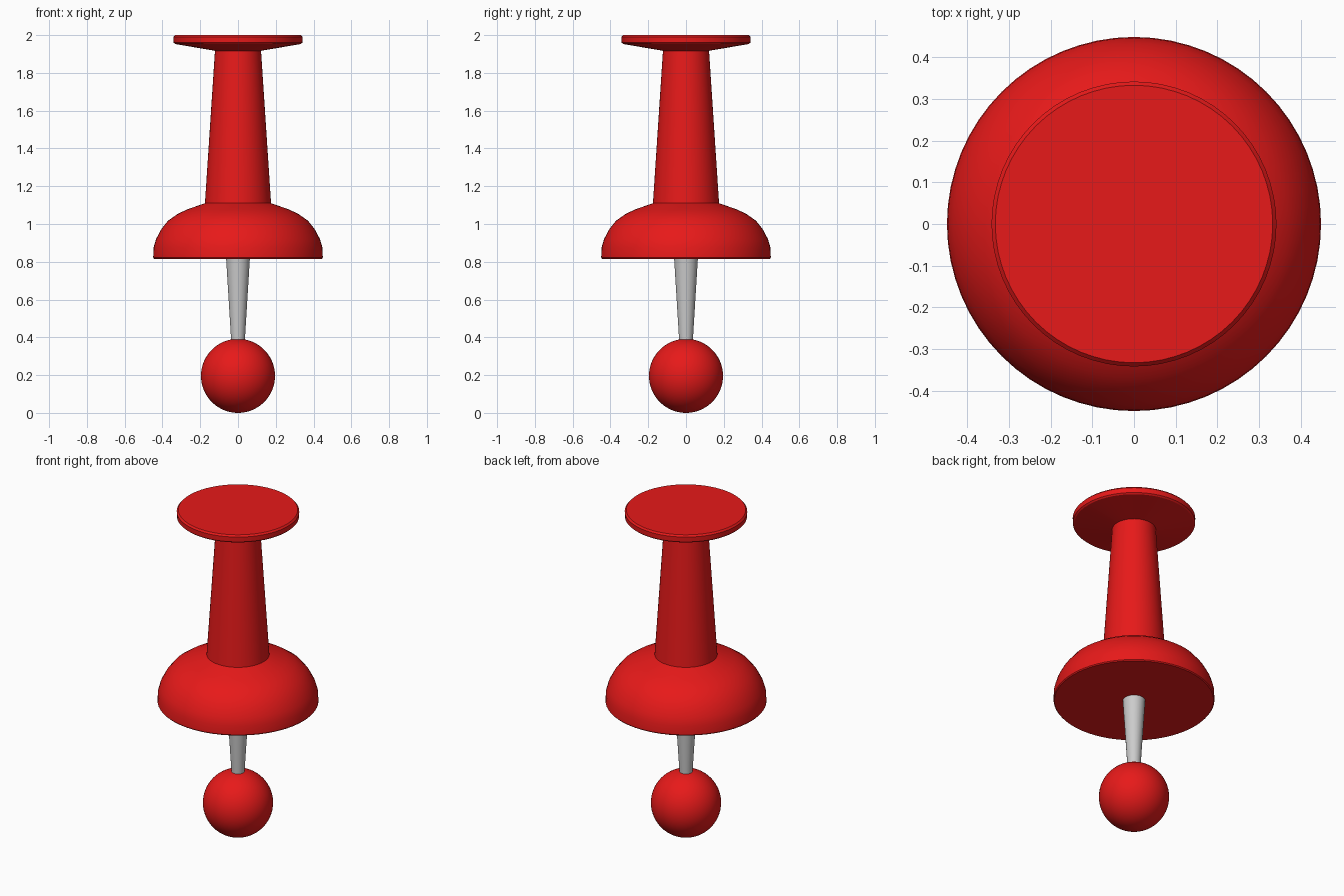
import bpy, bmesh, math

if "Cube" in bpy.data.objects:
    bpy.data.objects.remove(bpy.data.objects["Cube"])

red = bpy.data.materials.new("red_plastic")
red.diffuse_color = (0.8, 0.01, 0.01, 1)
red.use_nodes = True
red.node_tree.nodes["Principled BSDF"].inputs["Base Color"].default_value = red.diffuse_color


def lathe(name, profile, material=None, sides=64, angle=20):
    """Revolve a (radius, height) profile around z; radius 0 ends become poles."""
    bm = bmesh.new()
    verts = [bm.verts.new((r, 0, z)) for r, z in profile]
    edges = [bm.edges.new(pair) for pair in zip(verts, verts[1:])]
    bmesh.ops.spin(bm, geom=verts + edges, cent=(0, 0, 0), axis=(0, 0, 1),
                   angle=math.tau, steps=sides)
    bmesh.ops.remove_doubles(bm, verts=bm.verts, dist=1e-4)
    bmesh.ops.recalc_face_normals(bm, faces=bm.faces)
    mesh = bpy.data.meshes.new(name)
    bm.to_mesh(mesh)
    bm.free()
    obj = bpy.data.objects.new(name, mesh)
    bpy.context.collection.objects.link(obj)
    if material:
        mesh.materials.append(material)
    bpy.ops.object.select_all(action='DESELECT')
    bpy.context.view_layer.objects.active = obj
    obj.select_set(True)
    bpy.ops.object.shade_smooth_by_angle(angle=math.radians(angle))
    return obj


# Handle: domed collar, tapered grip and flared cap in one turned body
lathe("handle", [
    (0, 0.816), (0.444, 0.816), (0.449, 0.822),
    (0.447, 0.875), (0.434, 0.92), (0.408, 0.97), (0.37, 1.018),
    (0.32, 1.053), (0.27, 1.077), (0.175, 1.11),
    (0.122, 1.917), (0.333, 1.953), (0.341, 1.96),
    (0.342, 1.99), (0.333, 2.0), (0, 2.0)], red, angle=30)

# Metal pin running down into the ball
lathe("pin", [(0, 0.82), (0.063, 0.82), (0.025, 0.2), (0, 0.2)], sides=32, angle=30)

# Ball covering the pin point
R = 0.196
lathe("ball", [(R * math.sin(math.pi * i / 32), R - R * math.cos(math.pi * i / 32))
               for i in range(33)], red, angle=40)
